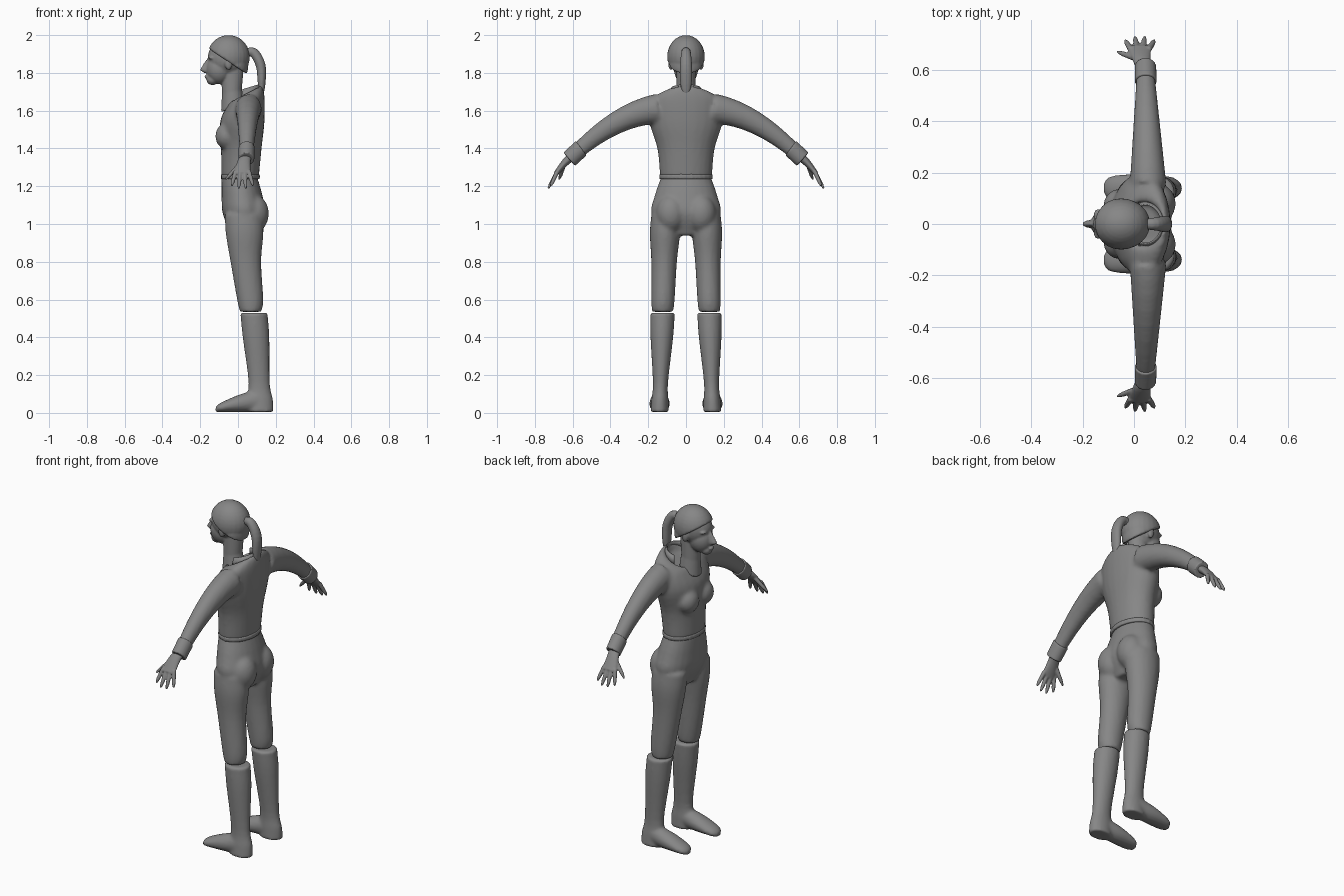
import bpy, bmesh
from math import sin, cos, pi
from mathutils import Vector, Matrix

cube = bpy.data.objects.get("Cube")
if cube:
    bpy.data.objects.remove(cube)

grey = bpy.data.materials.new("plain grey")
grey.use_nodes = True
grey.diffuse_color = (.24, .24, .24, 1)
shader = grey.node_tree.nodes["Principled BSDF"]
shader.inputs["Base Color"].default_value = grey.diffuse_color


def spline(keys, steps=4):
    """Smoothly interpolate a few key sections."""
    keys = [Vector(key) for key in keys]
    keys = [2 * keys[0] - keys[1]] + keys + [2 * keys[-1] - keys[-2]]
    for a, b, c, d in zip(keys, keys[1:], keys[2:], keys[3:]):
        for step in range(steps):
            t = step / steps
            yield b + (c - a) * (t / 2) + (2 * a - 5 * b + 4 * c - d) * (t * t / 2) \
                + (3 * b - a - 3 * c + d) * (t ** 3 / 2)
    yield keys[-2]


def loft(bm, rings, sides=24, start=0, sweep=2 * pi):
    """Skin elliptical rings given as (centre, first axis, second axis)."""
    closed = sweep == 2 * pi
    count = sides if closed else sides + 1
    angles = [start + sweep * i / sides for i in range(count)]
    rows = []
    for ring in rings:
        centre, u, v = (Vector(part) for part in ring)
        rows.append([bm.verts.new(centre + u * cos(a) + v * sin(a)) for a in angles])
    for low, high in zip(rows, rows[1:]):
        for i in range(sides):
            j = (i + 1) % count
            bm.faces.new((low[i], low[j], high[j], high[i]))
    if closed:
        bm.faces.new(rows[0])
        bm.faces.new(rows[-1])


def upright(z, front, back, half, slope=0, y=0):
    """Horizontal ring, optionally tilted up towards the back."""
    depth = (back - front) / 2
    return (front + depth, y, z), (depth, 0, slope * depth), (0, half, 0)


def leg_ring(side, z, front, back, half):
    """Horizontal ring on the leg line, which spreads towards the floor."""
    return upright(z, front, back, half, y=side * (.14 - .03 * z))


def arm_ring(side, t, grow=0):
    """Ring across the arm at t, from shoulder to wrist."""
    lean = .2 + .5 * t
    radius = .08 - .042 * t + grow
    centre = (.055 - .01 * t, side * (.15 + .45 * t), 1.61 - .06 * t - .19 * t * t)
    return centre, (radius * .9, 0, 0), (0, side * radius * sin(lean), radius * cos(lean))


def ball(bm, centre, radii):
    matrix = Matrix.Translation(centre) @ Matrix.Diagonal((*radii, 1))
    bmesh.ops.create_uvsphere(bm, u_segments=24, v_segments=16, radius=1, matrix=matrix)


def trim(bm, point, normal):
    """Cut away everything beyond a plane and close the cut."""
    geometry = bm.verts[:] + bm.edges[:] + bm.faces[:]
    bmesh.ops.bisect_plane(bm, geom=geometry, plane_co=point, plane_no=normal, clear_outer=True)
    bmesh.ops.holes_fill(bm, edges=[edge for edge in bm.edges if edge.is_boundary])


def finish(name, bm, voxel=0, soften=2, thickness=0):
    """Turn the mesh into a named object, blending its parts if asked."""
    bmesh.ops.recalc_face_normals(bm, faces=bm.faces)
    for face in bm.faces:
        face.smooth = True
    mesh = bpy.data.meshes.new(name)
    bm.to_mesh(mesh)
    bm.free()
    mesh.materials.append(grey)
    part = bpy.data.objects.new(name, mesh)
    bpy.context.collection.objects.link(part)
    if thickness:
        part.modifiers.new("thickness", 'SOLIDIFY').thickness = thickness
    if voxel:
        blend = part.modifiers.new("blend", 'REMESH')
        blend.mode = 'VOXEL'
        blend.voxel_size = voxel
        blend.use_smooth_shade = True
        part.modifiers.new("soften", 'SMOOTH').iterations = soften


# Head: skull, jaw, chin, neck, nose, lips, brows and ears
bm = bmesh.new()
ball(bm, (-.06, 0, 1.88), (.1, .08, .1))
ball(bm, (-.1, 0, 1.82), (.068, .064, .08))
ball(bm, (-.135, 0, 1.765), (.032, .034, .03))
ball(bm, (-.168, 0, 1.78), (.01, .02, .01))
loft(bm, [upright(1.62, -.09, .03, .06, .5), upright(1.7, -.085, .02, .05, .2),
          upright(1.82, -.09, .03, .05)])
loft(bm, [upright(1.87, -.17, -.14, .007), upright(1.815, -.203, -.14, .016),
          upright(1.8, -.18, -.14, .012)])
for side in (-1, 1):
    ball(bm, (-.05, side * .08, 1.85), (.02, .014, .035))
    ball(bm, (-.14, side * .035, 1.88), (.018, .025, .008))
finish("head", bm, .006)

# Hair swept back, trimmed along the hairline and the nape
bm = bmesh.new()
ball(bm, (-.05, 0, 1.885), (.113, .1, .115))
ball(bm, (-.02, 0, 1.84), (.075, .088, .1))
trim(bm, (-.15, 0, 1.925), (-.5, 0, -.75))
trim(bm, (0, 0, 1.77), (0, 0, -1))
finish("hair", bm, .007)

# Ponytail: keys are position, thickness, width
bm = bmesh.new()
tail = list(spline([(.03, 1.9, .02, .02), (.08, 1.91, .025, .025), (.12, 1.84, .026, .032),
                    (.125, 1.74, .02, .03), (.12, 1.64, .006, .008)]))
rings = []
for here, after in zip(tail, tail[1:]):
    run = (after.xy - here.xy).normalized()
    x, z, thick, width = here
    rings.append(((x, 0, z), (-run.y * thick, 0, run.x * thick), (0, width, 0)))
loft(bm, rings)
finish("ponytail", bm, .006)

# Jacket: torso with sunken neckline, bust and both sleeves
bm = bmesh.new()
torso = [(1.245, -.088, .11, .137, 0), (1.4, -.09, .125, .152, 0), (1.54, -.095, .14, .195, 0),
         (1.65, -.06, .14, .19, .3), (1.69, -.04, .12, .1, .55), (1.64, -.03, .1, .08, .55)]
loft(bm, [upright(*key) for key in spline(torso)])
for side in (-1, 1):
    ball(bm, (-.06, side * .068, 1.465), (.06, .068, .07))
    loft(bm, [arm_ring(side, i / 8) for i in range(9)])
finish("jacket", bm, .011, 4)

# Collar standing around the back of the neck
bm = bmesh.new()
loft(bm, [upright(1.67, -.04, .125, .09, .35), upright(1.72, -.02, .11, .078, .3)],
     start=-1.9, sweep=3.8)
finish("collar", bm, thickness=.006)

# Hem band at the waist
bm = bmesh.new()
loft(bm, [upright(z, -.091, .116, .141) for z in (1.238, 1.265)])
finish("jacket_hem", bm, .007)

# Trousers: hips, seat and legs blended together
bm = bmesh.new()
hips = [(1.255, -.088, .1, .13), (1.15, -.087, .13, .166), (1.05, -.08, .145, .183),
        (.94, -.03, .1, .1)]
legs = [(1.05, -.07, .13, .075), (.95, -.065, .135, .08), (.8, -.04, .123, .068),
        (.6, -.005, .134, .062), (.535, .01, .124, .056)]
loft(bm, [upright(*key) for key in spline(hips)])
for side in (-1, 1):
    ball(bm, (.085, side * .08, 1.055), (.078, .08, .1))
    loft(bm, [leg_ring(side, *key) for key in spline(legs)])
finish("trousers", bm, .011, 3)

shaft = [(.53, .012, .156, .065), (.4, .025, .166, .06), (.16, .056, .168, .04),
         (.07, .04, .185, .045), (.005, .05, .188, .048)]
foot = [(-.118, .02, .03), (-.09, .046, .05), (0, .054, .09), (.1, .045, .12)]
for side, label in ((1, "left"), (-1, "right")):
    # Boot: tapered shaft blended with a long low foot
    bm = bmesh.new()
    loft(bm, [leg_ring(side, *key) for key in spline(shaft)])
    loft(bm, [((x, side * .14, high / 2 + .004), (0, half, 0), (0, 0, high / 2))
              for x, half, high in spline(foot)])
    finish(label + "_boot", bm, .009)

    # Turned-back cuff
    bm = bmesh.new()
    loft(bm, [arm_ring(side, t, grow) for t, grow in ((.9, .006), (1.04, .01))])
    finish(label + "_cuff", bm, .005)

    # Hand: flat palm, four spread fingers and a thumb
    bm = bmesh.new()
    palm = [(.044, .6, 1.36, .03, .024), (.03, .64, 1.325, .036, .02), (.022, .69, 1.265, .045, .013)]
    loft(bm, [((x, side * y, z), (wide, 0, 0), (0, side * thin * .7, thin * .7))
              for x, y, z, wide, thin in spline(palm)])
    digits = [((.008, .645, 1.315), (-.066, .672, 1.235))]
    for i in range(4):
        bend = abs(i - 1.5) ** 2 * .007
        digits.append(((.025 * i - .015, .685, 1.27), (.038 * i - .034, .732 - bend, 1.185 + bend)))
    for root, tip in digits:
        root, tip = (Vector((x, side * y, z)) for x, y, z in (root, tip))
        run = (tip - root).normalized()
        u = run.orthogonal().normalized()
        v = run.cross(u)
        loft(bm, [(root.lerp(tip, t), u * r, v * r)
                  for t, r in ((-.15, .012), (.7, .01), (1, .005))])
    finish(label + "_hand", bm, .005, 1)
